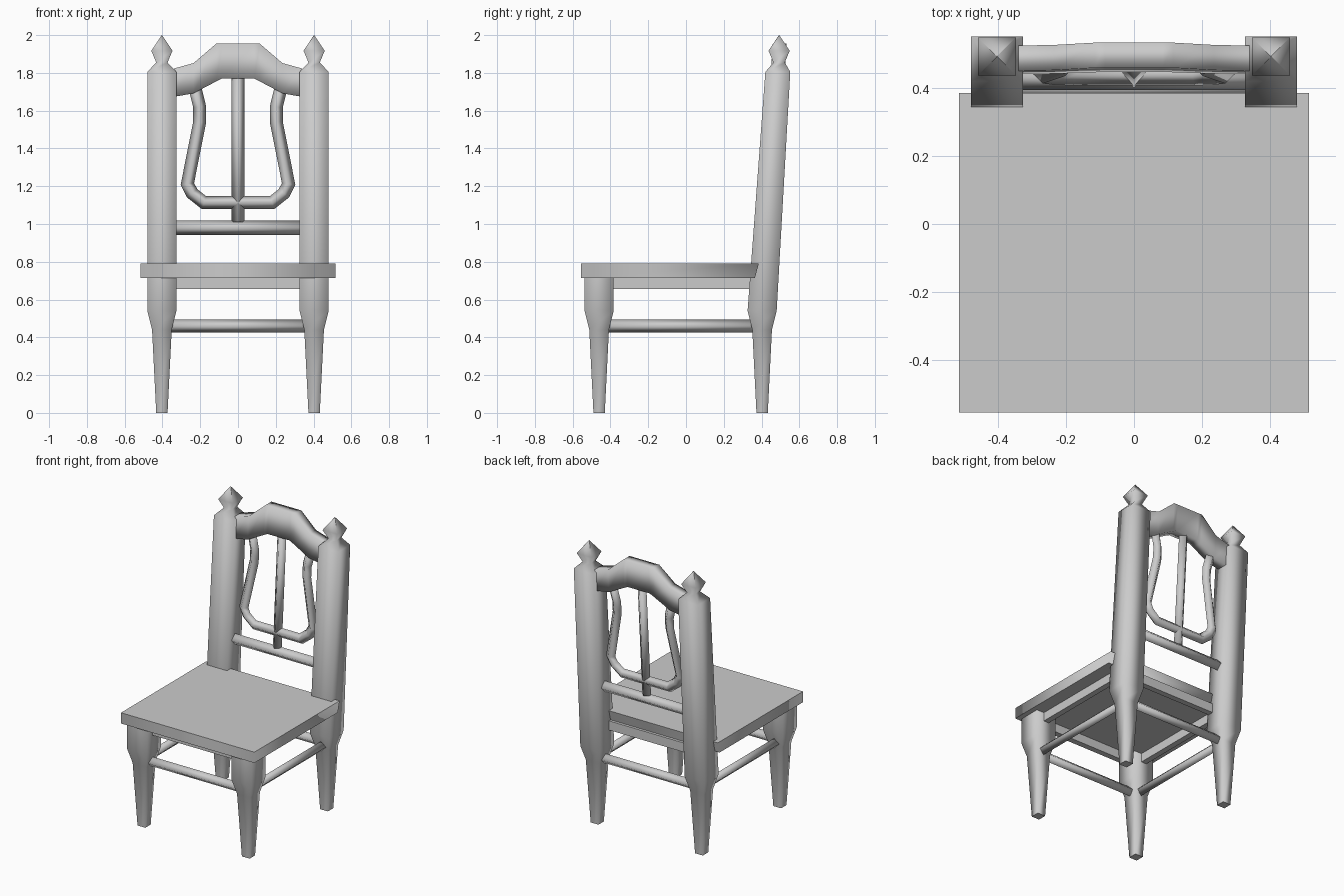
import bpy
import bmesh
from mathutils import Vector

cube = bpy.data.objects.get("Cube")
if cube:
    bpy.data.objects.remove(cube, do_unlink=True)

grey = bpy.data.materials.new("plain_grey")
grey.use_nodes = True
grey.diffuse_color = (0.6, 0.6, 0.6, 1)
grey.node_tree.nodes["Principled BSDF"].inputs["Base Color"].default_value = (0.6, 0.6, 0.6, 1)

LEG_X = 0.403
FRONT_Y, BACK_Y = -0.46, 0.403


def lean(z):
    """Depth of the back's leaning centre plane at height z."""
    return BACK_Y + max(0, z - 0.54) * 0.066


def finish(name, bm, smooth):
    """Turn a bmesh into an object; smooth(face) picks the smooth faces."""
    bmesh.ops.recalc_face_normals(bm, faces=bm.faces)
    for f in bm.faces:
        f.smooth = smooth(f)
    mesh = bpy.data.meshes.new(name)
    bm.to_mesh(mesh)
    bm.free()
    mesh.materials.append(grey)
    obj = bpy.data.objects.new(name, mesh)
    bpy.context.collection.objects.link(obj)
    return obj


def loft(name, rings, smooth=lambda f: abs(f.normal.z) < 0.98):
    """Bridge rings of equal length and cap both ends."""
    bm = bmesh.new()
    loops = [[bm.verts.new(p) for p in ring] for ring in rings]
    n = len(loops[0])
    for a, b in zip(loops, loops[1:]):
        for i in range(n):
            j = (i + 1) % n
            bm.faces.new((a[i], a[j], b[j], b[i]))
    bm.faces.new(loops[0])
    bm.faces.new(loops[-1])
    return finish(name, bm, smooth)


def rect(x, y, z, hx, hy):
    return [(x + sx * hx, y + sy * hy, z)
            for sx, sy in ((-1, -1), (1, -1), (1, 1), (-1, 1))]


def box(name, x, y, z, hx, hy, hz):
    return loft(name, [rect(x, y, z - hz, hx, hy), rect(x, y, z + hz, hx, hy)],
                lambda f: False)


def rod(name, path, depth, r=0.034):
    """Diamond-section rod along a path, mitred at its corners."""
    pts = [Vector(p) for p in path]
    depth = Vector(depth)
    rings = []
    for i, p in enumerate(pts):
        before = (p - pts[i - 1]).normalized() if i else None
        after = (pts[i + 1] - p).normalized() if i < len(pts) - 1 else None
        tangent = ((before or after) + (after or before)).normalized()
        side = tangent.cross(depth).normalized()
        side *= r / max(0.5, tangent.dot(after or before))
        rings.append([p + side, p + depth * r, p - side, p - depth * r])
    return loft(name, rings, lambda f: len(f.verts) == 4)


# Legs: tapered square feet, the back pair rising into posts with finials
foot = [(0, 0.03), (0.44, 0.052), (0.54, 0.077)]
for side, label in ((-1, "right"), (1, "left")):
    x = side * LEG_X
    loft(f"front_leg_{label}",
         [rect(x, FRONT_Y, z, h, h) for z, h in foot + [(0.72, 0.077)]])
    post = [rect(x, lean(z), z, h, h) for z, h in foot]
    post.append(rect(x, 0.486, 1.805, 0.077, 0.066))
    post += [rect(x, 0.493, z, h, h)
             for z, h in ((1.855, 0.03), (1.917, 0.056), (2.0, 0.001))]
    loft(f"back_post_{label}", post)

    # Side apron and stretcher
    box(f"side_apron_{label}", x, -0.03, 0.687, 0.02, 0.41, 0.032)
    rod(f"side_stretcher_{label}", [(x, FRONT_Y, 0.46), (x, BACK_Y, 0.46)], (0, 0, 1))

# Front and back aprons and stretchers
for label, y, apron_y in (("front", FRONT_Y, FRONT_Y), ("back", BACK_Y, 0.365)):
    box(f"{label}_apron", 0, apron_y, 0.687, 0.39, 0.02, 0.032)
    rod(f"{label}_stretcher", [(-LEG_X, y, 0.46), (LEG_X, y, 0.46)], (0, 0, 1))

# Seat with a raked rear edge
loft("seat", [rect(0, -0.095, 0.715, 0.515, 0.46), rect(0, -0.085, 0.79, 0.515, 0.47)])

# Lower back rail and centre spindle
rod("lower_back_rail", [(s * LEG_X, lean(0.98), 0.98) for s in (-1, 1)], (0, 0, 1), 0.038)
rod("centre_spindle", [(0, lean(z), z) for z in (1.01, 1.8)], (0, 1, 0))

# Lyre-shaped splat, one half mirrored into a single path
half = [(0.18, 1.113), (0.243, 1.163), (0.268, 1.212),
        (0.203, 1.54), (0.203, 1.62), (0.235, 1.75)]
outline = [(-x, z) for x, z in reversed(half)] + half
rod("lyre_splat", [(x, lean(z), z) for x, z in outline], (0, 1, 0))

# Arched crest rail: stations of x, bottom and top heights
arch = [(0.085, 1.77, 1.955), (0.115, 1.755, 1.955),
        (0.235, 1.692, 1.852), (0.34, 1.673, 1.823)]
stations = [(-x, b, t) for x, b, t in reversed(arch)] + arch
loft("crest_rail",
     [[(x, lean(z) + d, z) for z, d in ((b, -0.037), (t, -0.037), (t, 0.037), (b, 0.037))]
      for x, b, t in stations],
     lambda f: abs(f.normal.x) < 0.9)
